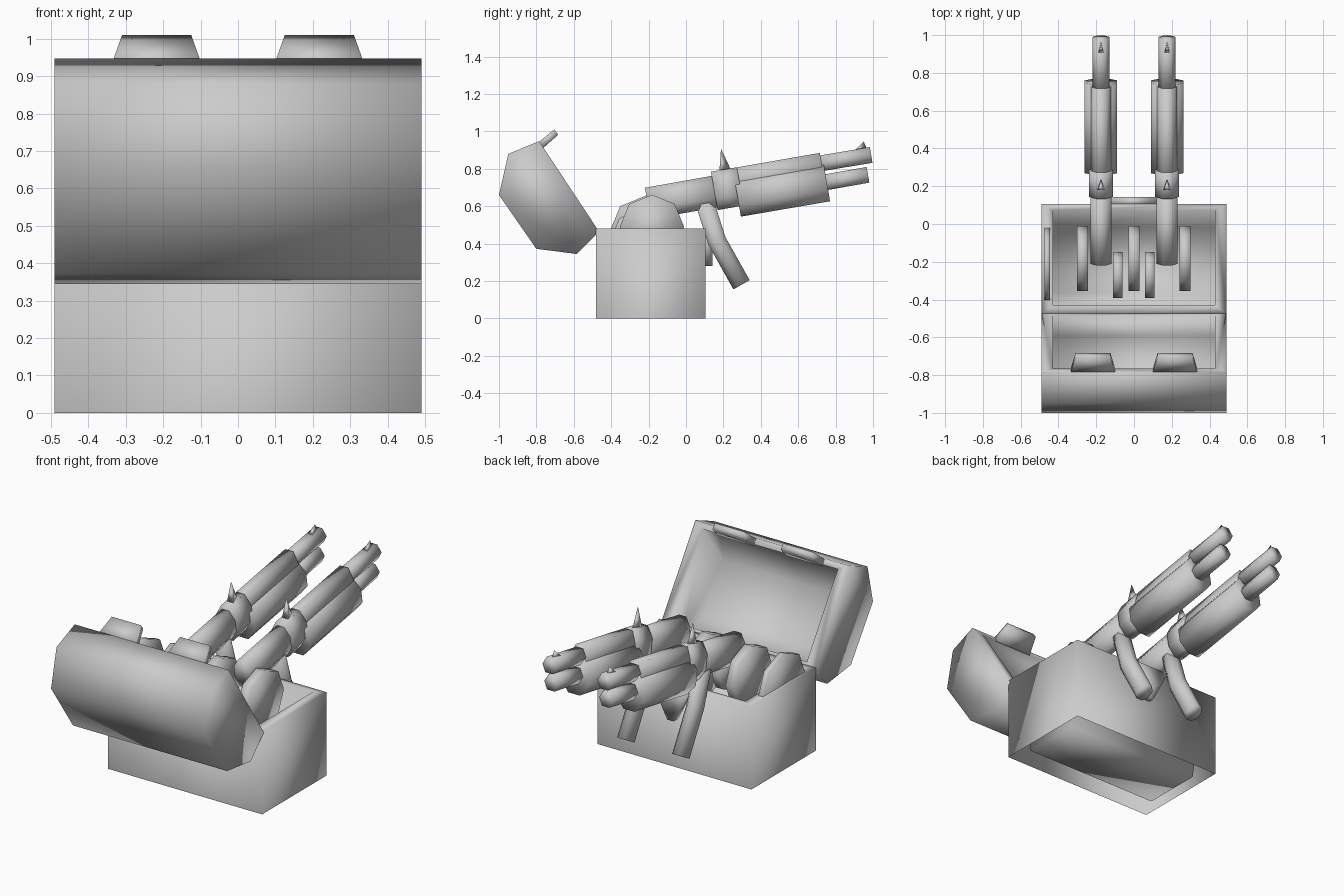
import bpy, bmesh, math
from mathutils import Vector

cube = bpy.data.objects.get("Cube")
if cube:
    bpy.data.objects.remove(cube, do_unlink=True)

grey = bpy.data.materials.new("plain_grey")
grey.use_nodes = True
GREY = (0.6, 0.6, 0.6, 1)
grey.diffuse_color = GREY
grey.node_tree.nodes["Principled BSDF"].inputs["Base Color"].default_value = GREY


def finish(name, bm):
    """Turn a bmesh into a smooth grey object."""
    bmesh.ops.recalc_face_normals(bm, faces=bm.faces)
    for f in bm.faces:
        f.smooth = True
    mesh = bpy.data.meshes.new(name)
    bm.to_mesh(mesh)
    bm.free()
    mesh.materials.append(grey)
    obj = bpy.data.objects.new(name, mesh)
    bpy.context.collection.objects.link(obj)
    return obj


def bridge(bm, a, b, closed=True):
    n = len(a)
    for i in range(n if closed else n - 1):
        j = (i + 1) % n
        bm.faces.new((a[i], a[j], b[j], b[i]))


def loft(name, rings, cap_start=True, cap_end=True):
    bm = bmesh.new()
    loops = [[bm.verts.new(p) for p in ring] for ring in rings]
    for a, b in zip(loops, loops[1:]):
        bridge(bm, a, b)
    if cap_start:
        bm.faces.new(loops[0][::-1])
    if cap_end:
        bm.faces.new(loops[-1])
    return finish(name, bm)


def sweep(name, x, path, width, height, sides=8):
    """Flat-topped polygon section swept along a (y, z) path in the plane at x."""
    pts = [Vector((x, y, z)) for y, z in path]
    shape = [math.pi / 2 + (k + 0.5) * 2 * math.pi / sides for k in range(sides)]
    wide = max(math.cos(a) for a in shape) * 2
    tall = max(math.sin(a) for a in shape) * 2
    rings = []
    for i, p in enumerate(pts):
        d = (pts[min(i + 1, len(pts) - 1)] - pts[max(i - 1, 0)]).normalized()
        up = Vector((0, -d.z, d.y))
        rings.append([p + Vector((width / wide * math.cos(a), 0, 0))
                      + up * height / tall * math.sin(a) for a in shape])
    return loft(name, rings)


def disc(name, x, y, z, radius, thick):
    """Upright eight-sided disc facing x."""
    rings = []
    for side in (-1, 1):
        rings.append([(x + side * thick / 2,
                       y + radius * math.cos(k * math.pi / 4),
                       z + radius * math.sin(k * math.pi / 4)) for k in range(8)])
    return loft(name, rings)


def fin(name, x, half, back, front, z0, z1, tip):
    """Three-sided sight: wide at the back, pointed at the front; tip is (y, z)."""
    bm = bmesh.new()
    base = [bm.verts.new(p) for p in ((x - half, back, z0), (x + half, back, z0),
                                      (x, front, z1))]
    apex = bm.verts.new((x, *tip))
    bm.faces.new(base)
    for i in range(3):
        bm.faces.new((base[i], base[(i + 1) % 3], apex))
    return finish(name, bm)


def rect(hx, y0, y1, z):
    return [(-hx, y0, z), (hx, y0, z), (hx, y1, z), (-hx, y1, z)]


# Chest body: outer walls, rim and tapering tub, open underneath
loft("chest_body", [rect(0.49, -0.48, 0.105, 0), rect(0.49, -0.48, 0.105, 0.48),
                    rect(0.43, -0.43, 0.073, 0.48), rect(0.43, -0.365, -0.015, 0.012)],
     cap_start=False)

# Open lid: hollow shell with a faceted profile
outer = [(-0.465, 0.465), (-0.585, 0.345), (-0.8, 0.372),
         (-1, 0.66), (-0.95, 0.88), (-0.785, 0.948)]
cy, cz = -0.625, 0.706
inner = [(cy + (y - cy) * 0.88, cz + (z - cz) * 0.88) for y, z in outer]
bm = bmesh.new()
ol, orr, il, ir = [[bm.verts.new((x, y, z)) for y, z in prof]
                   for x, prof in ((0.49, outer), (-0.49, outer),
                                   (0.43, inner), (-0.43, inner))]
bridge(bm, ol, orr, closed=False)
bridge(bm, ir, il, closed=False)
for edge in (ol, orr, il, ir):
    bm.faces.new(edge)
bm.faces.new((ol[0], orr[0], ir[0], il[0]))
bm.faces.new((ol[-1], il[-1], ir[-1], orr[-1]))
bm.faces.new((ol[0], il[0], il[-1], ol[-1]))
bm.faces.new((orr[0], orr[-1], ir[-1], ir[0]))
finish("chest_lid", bm)

# Tapered tabs on the lid rim
for side, s in (("left", 1), ("right", -1)):
    rings = []
    for (ya, za), (yb, zb), x0, x1 in (((-0.79, 0.94), (-0.765, 0.91), 0.1, 0.335),
                                       ((-0.705, 1.01), (-0.683, 0.982), 0.125, 0.31)):
        rings.append([(s * x0, ya, za), (s * x1, ya, za),
                      (s * x1, yb, zb), (s * x0, yb, zb)])
    loft("lid_tab_" + side, rings)

# Pointed latch plate on the back wall
loft("latch_plate", [[(-0.12, y, 0.475), (0.12, y, 0.475), (0.02, y, 0.28), (-0.02, y, 0.28)]
                     for y in (0.095, 0.142)])

# Discs standing in the chest
for i, x in enumerate((-0.273, 0, 0.27)):
    disc(f"large_disc_{i + 1}", x, -0.182, 0.49, 0.172, 0.058)
for i, x in enumerate((-0.085, 0.083)):
    disc(f"small_disc_{i + 1}", x, -0.27, 0.45, 0.122, 0.05)
disc("edge_disc", -0.46, -0.212, 0.46, 0.198, 0.03)

# Two twin-barrelled guns resting over the back wall
for side, x in (("left", 0.175), ("right", -0.175)):
    sweep("stock_" + side, x, [(-0.205, 0.615), (0.16, 0.68)], 0.11, 0.17)
    sweep("sleeve_" + side, x, [(0.151, 0.682), (0.29, 0.706)], 0.125, 0.208)
    sweep("upper_body_" + side, x, [(0.152, 0.716), (0.727, 0.816)], 0.105, 0.14, 6)
    sweep("foregrip_" + side, x, [(0.276, 0.645), (0.753, 0.727)], 0.172, 0.204)
    sweep("upper_barrel_" + side, x, [(0.7, 0.826), (0.99, 0.874)], 0.092, 0.085, 6)
    sweep("lower_barrel_" + side, x, [(0.73, 0.725), (0.973, 0.768)], 0.092, 0.085, 6)
    sweep("magazine_" + side, x, [(0.1, 0.62), (0.165, 0.415), (0.297, 0.18)], 0.085, 0.1)
    fin("front_sight_" + side, x, 0.016, 0.9, 0.968, 0.895, 0.905, (0.95, 0.947))
    fin("rear_sight_" + side, x, 0.022, 0.178, 0.24, 0.78, 0.795, (0.187, 0.908))
